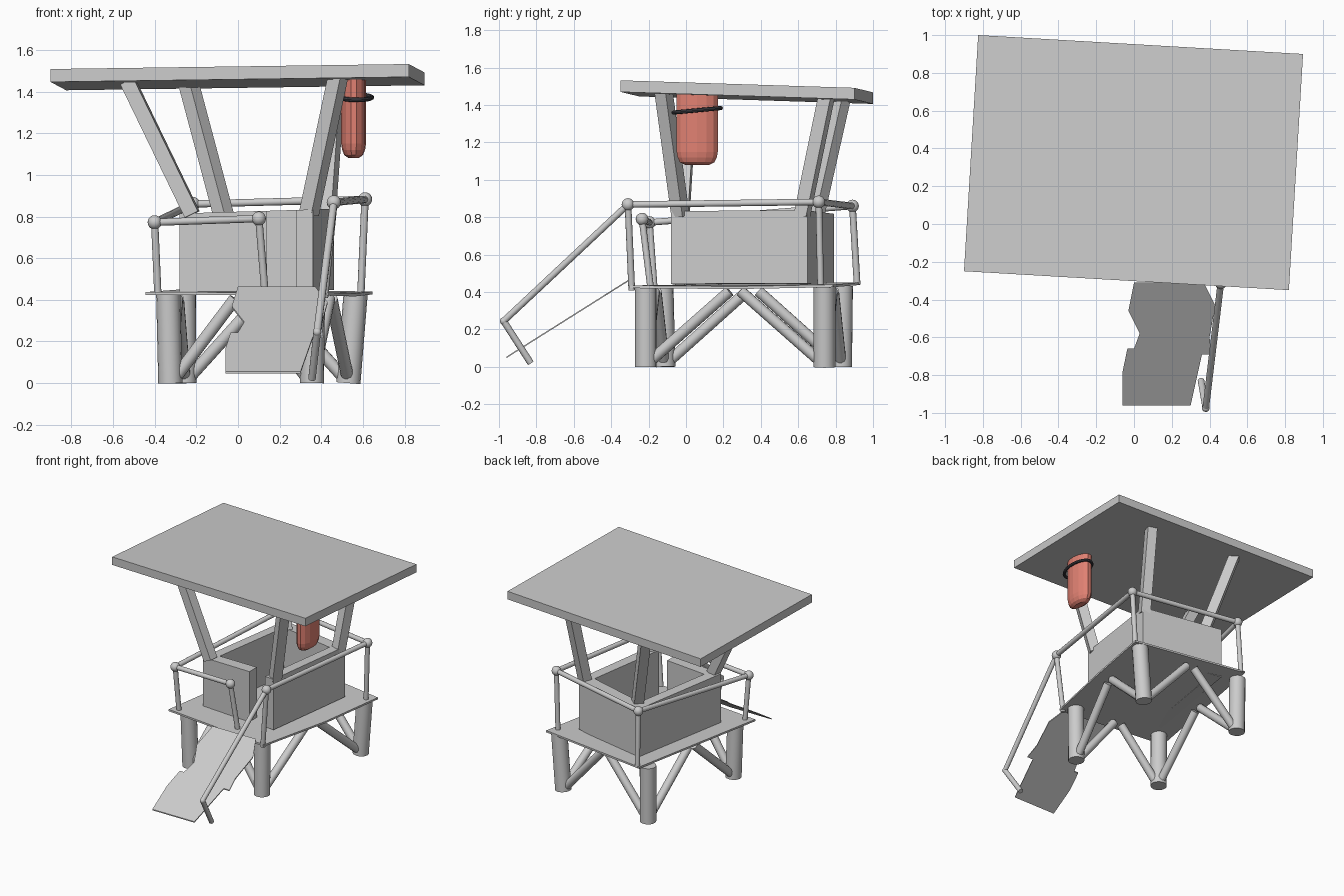
import bpy, bmesh, math
from mathutils import Vector, Matrix

if "Cube" in bpy.data.objects:
    bpy.data.objects.remove(bpy.data.objects["Cube"])


def finish(name, bm, smooth=False, mat=None):
    bmesh.ops.recalc_face_normals(bm, faces=bm.faces)
    me = bpy.data.meshes.new(name)
    bm.to_mesh(me)
    bm.free()
    if smooth:
        me.polygons.foreach_set("use_smooth", [True] * len(me.polygons))
        me.set_sharp_from_angle(angle=math.radians(40))
    if mat:
        me.materials.append(mat)
    ob = bpy.data.objects.new(name, me)
    bpy.context.collection.objects.link(ob)
    return ob


def bar(name, a, b, r, sides=16):
    a, b = Vector(a), Vector(b)
    d = b - a
    m = (Matrix.Translation((a + b) / 2) @ d.to_track_quat('Z', 'Y').to_matrix().to_4x4()
         @ Matrix.Rotation(math.pi / 4, 4, 'Z'))
    bm = bmesh.new()
    bmesh.ops.create_cone(bm, cap_ends=True, segments=sides, radius1=r, radius2=r,
                          depth=d.length, matrix=m)
    return finish(name, bm, sides > 4)


def slab(name, pts, drop):
    bm = bmesh.new()
    f = bm.faces.new([bm.verts.new(p) for p in pts])
    ext = bmesh.ops.extrude_face_region(bm, geom=[f], use_keep_orig=True)
    vs = [v for v in ext["geom"] if isinstance(v, bmesh.types.BMVert)]
    bmesh.ops.translate(bm, verts=vs, vec=(0, 0, -drop))
    return finish(name, bm)


def knob(name, p, r=0.034):
    bm = bmesh.new()
    bmesh.ops.create_uvsphere(bm, u_segments=16, v_segments=10, radius=r,
                              matrix=Matrix.Translation(p))
    return finish(name, bm, True)


def material(name, col):
    m = bpy.data.materials.new(name)
    m.diffuse_color = (*col, 1)
    m.use_nodes = True
    m.node_tree.nodes["Principled BSDF"].inputs["Base Color"].default_value = m.diffuse_color
    return m


# roof
slab("roof", [(-0.90, -0.25, 1.508), (0.82, -0.35, 1.532),
              (0.895, 0.90, 1.492), (-0.825, 1.0, 1.468)], 0.062)

# legs: front left, front right, back right, back left
feet = [(-0.325, -0.115), (0.355, -0.215), (0.53, 0.74), (-0.257, 0.83)]
tops = [(-0.335, -0.125), (0.36, -0.215), (0.565, 0.74), (-0.26, 0.835)]
for (x, y), (u, v) in zip(feet, tops):
    bar("leg", (x, y, 0), (u, v, 0.432), 0.058)

# inverted V braces on each side
for i in range(4):
    p, q = Vector((*feet[i], 0.04)), Vector((*feet[(i + 1) % 4], 0.04))
    mid = (p + q) / 2
    for a, b in ((p, q), (q, p)):
        side = (a - b).normalized()
        bar("brace", a - side * 0.035, mid + side * 0.03 + Vector((0, 0, 0.365)), 0.03, 12)

# platform
slab("platform", [(-0.445, -0.21, 0.437), (0.435, -0.305, 0.435), (0.56, 0.27, 0.43),
                  (0.645, 0.785, 0.44), (-0.25, 0.93, 0.452)], 0.014)

# cabin wall, open at the front where the ramp arrives
wall = [(0.14, -0.06), (-0.28, -0.03), (-0.15, 0.79), (0.46, 0.65), (0.36, -0.08),
        (0.28, -0.07), (0.375, 0.58), (-0.09, 0.69), (-0.19, 0.05), (0.14, 0.03)]
slab("cabin_wall", [(x, y, 0.82 + 0.03 * (x + 0.1)) for x, y in wall], 0.39)

# roof posts
for a, b in (((-0.22, -0.02, 0.81), (-0.53, 0.02, 1.45)),
             ((0.34, -0.03, 0.81), (0.48, -0.12, 1.47)),
             ((0.425, 0.62, 0.81), (0.47, 0.75, 1.44)),
             ((-0.07, 0.69, 0.81), (-0.235, 0.83, 1.43))):
    bar("roof_post", a, b, 0.05, 4)

# railing: front middle, front left, back left, back right, front right, ramp end
rail = [(0.10, -0.235, 0.79), (-0.40, -0.195, 0.772), (-0.216, 0.89, 0.86),
        (0.61, 0.71, 0.882), (0.46, -0.31, 0.868), (0.38, -0.975, 0.245)]
base = [(0.13, -0.19, 0.43), (-0.385, -0.17, 0.43), (-0.225, 0.915, 0.44),
        (0.59, 0.72, 0.43), (0.415, -0.29, 0.41), (0.355, -0.83, 0.02)]
for p, q in zip(rail, base):
    bar("rail_post", p, q, 0.018, 12)
for a, b in zip(rail, rail[1:]):
    bar("hand_rail", a, b, 0.018, 12)
for i, p in enumerate(rail):
    knob("rail_joint", p, 0.02 if i == 5 else 0.034)

# ramp sheet with ragged sides
ramp = [(-0.06, -0.96), (0.30, -0.96), (0.36, -0.69), (0.41, -0.69), (0.40, -0.60),
        (0.43, -0.43), (0.37, -0.31), (0.0, -0.31), (-0.03, -0.46), (0.03, -0.58),
        (0.0, -0.66), (-0.035, -0.66), (-0.06, -0.78)]
slab("ramp", [(x, y, 0.055 + (y + 0.96) * 0.63) for x, y in ramp], 0.008)

# hanging rescue float: oval tube with a rounded lower end
red = material("red", (0.75, 0.22, 0.17))
dark = material("dark", (0.05, 0.05, 0.06))
bm = bmesh.new()
rings = []
for z, k in ((1.47, 1), (1.15, 1), (1.12, 0.92), (1.095, 0.75), (1.08, 0.4)):
    rings.append([bm.verts.new((0.555 + 0.06 * k * math.cos(t), 0.06 + 0.113 * k ** 0.6 * math.sin(t), z))
                  for t in (math.tau * i / 14 for i in range(14))])
for r, s in zip(rings, rings[1:]):
    for i in range(14):
        j = (i + 1) % 14
        bm.faces.new((r[i], r[j], s[j], s[i]))
bm.faces.new(rings[0])
bm.faces.new(rings[-1])
finish("rescue_float", bm, False, red)

# dark strap ring around the float
bm = bmesh.new()
loops = []
for i in range(24):
    t = math.tau * i / 24
    loops.append([bm.verts.new((0.57 + (0.073 + 0.011 * math.cos(a)) * math.cos(t),
                                0.06 + (0.127 + 0.011 * math.cos(a)) * math.sin(t),
                                1.372 + 0.012 * math.sin(t) + 0.011 * math.sin(a)))
                  for a in (math.tau * k / 8 for k in range(8))])
for i in range(24):
    r, s = loops[i], loops[(i + 1) % 24]
    for k in range(8):
        bm.faces.new((r[k], s[k], s[(k + 1) % 8], r[(k + 1) % 8]))
finish("float_strap", bm, True, dark)
